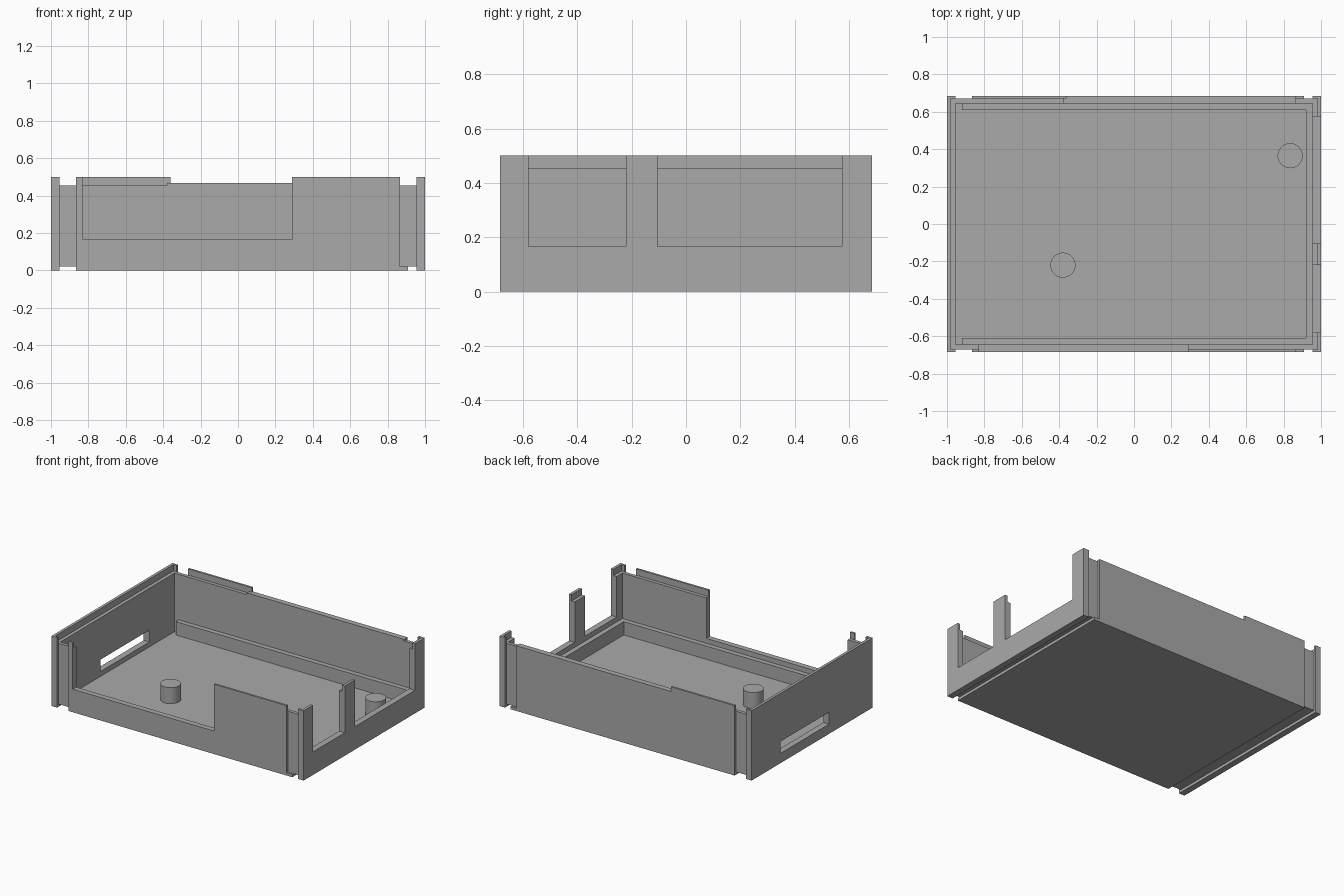
import bpy
import bmesh
from mathutils import Vector

cube = bpy.data.objects.get("Cube")
if cube:
    bpy.data.objects.remove(cube, do_unlink=True)

grey = bpy.data.materials.new("plain grey")
grey.use_nodes = True
colour = (0.4, 0.4, 0.4, 1)
grey.diffuse_color = colour
grey.node_tree.nodes["Principled BSDF"].inputs["Base Color"].default_value = colour


def finish(name, bm):
    bmesh.ops.recalc_face_normals(bm, faces=bm.faces)
    mesh = bpy.data.meshes.new(name)
    bm.to_mesh(mesh)
    bm.free()
    mesh.materials.append(grey)
    obj = bpy.data.objects.new(name, mesh)
    bpy.context.collection.objects.link(obj)
    return obj


def panel(name, axis, start, end, outline):
    """Extrude an upright (across, z) outline along x or y."""
    bm = bmesh.new()
    place = (lambda a, z: (start, a, z)) if axis == "x" else (lambda a, z: (a, start, z))
    face = bm.faces.new([bm.verts.new(place(a, z)) for a, z in outline])
    moved = bmesh.ops.extrude_face_region(bm, geom=[face])["geom"]
    step = Vector((end - start, 0, 0) if axis == "x" else (0, end - start, 0))
    bmesh.ops.translate(bm, vec=step, verts=[v for v in moved if isinstance(v, bmesh.types.BMVert)])
    return finish(name, bm)


def rect(a, b, low, high):
    return [(a, low), (b, low), (b, high), (a, high)]


def box(name, x, y, z):
    return panel(name, "x", x[0], x[1], rect(y[0], y[1], z[0], z[1]))


# Main levels and wall layers
X, XM, XI = 1.0, 0.98, 0.955
Y, YM, YI = 0.685, 0.67, 0.645
TOP, RIM, SILL, FLOOR, BASE = 0.5, 0.455, 0.165, 0.035, 0.02
EDGE = 0.865

# Floor and raised underside plate
box("floor", (-XM, XM), (-YI, YI), (BASE, FLOOR))
box("underside_plate", (-EDGE, 0.91), (-YM, YM), (0, BASE))

# Front wall: inner layer and taller outer layer share one wide opening
opening = [(0.29, SILL), (-0.83, SILL)]
panel("front_inner_wall", "y", -YM, -YI,
      [(-XM, BASE), (XM, BASE), (XM, RIM), (0.29, RIM)] + opening + [(-0.83, RIM), (-XM, RIM)])
foot = [(-EDGE, 0), (0.91, 0), (0.91, BASE), (EDGE, BASE)]
panel("front_outer_wall", "y", -Y, -YM,
      foot + [(EDGE, TOP), (0.29, TOP)] + opening + [(-0.83, TOP), (-EDGE, TOP)])

# Back wall: stepped top
STEP = 0.467
panel("back_inner_wall", "y", YI, YM,
      [(-XM, BASE), (XM, BASE), (XM, RIM), (EDGE, RIM), (EDGE, STEP),
       (-0.38, STEP), (-0.38, RIM), (-XM, RIM)])
panel("back_outer_wall", "y", YM, Y,
      foot + [(EDGE, STEP), (-0.36, STEP), (-0.36, TOP), (-EDGE, TOP)])


# Left end: two notches leave three posts
def notched(half, low, high):
    cuts = [(0.575, -0.105), (-0.22, -0.58)]
    outline = [(-half, low), (half, low), (half, high)]
    for a, b in cuts:
        outline += [(a, high), (a, SILL), (b, SILL), (b, high)]
    return outline + [(-half, high)]


panel("left_inner_wall", "x", XI, XM, notched(YI, FLOOR, RIM))
panel("left_outer_wall", "x", XM, X, notched(Y, 0, TOP))

# Right end: solid, with one long slot cut through both layers
right_walls = [
    panel("right_inner_wall", "x", -XM, -XI, rect(-YI, YI, FLOOR, RIM)),
    panel("right_outer_wall", "x", -X, -XM, rect(-Y, Y, 0, TOP)),
]
cutter = box("slot_cutter", (-1.1, -0.9), (-0.19, 0.36), (0.07, 0.155))
cutter.hide_render = True
cutter.hide_viewport = True
cutter.display_type = "WIRE"
for wall in right_walls:
    cut = wall.modifiers.new("slot", "BOOLEAN")
    cut.operation = "DIFFERENCE"
    cut.solver = "EXACT"
    cut.object = cutter

# Corner flanges and the skirts under each end
for side, sx in (("left", 1), ("right", -1)):
    span = sorted((sx * XI, sx * XM))
    box(side + "_skirt", span, (-YM, YM), (0, BASE))
    for end, sy in (("front", -1), ("back", 1)):
        box(end + "_" + side + "_flange", span, sorted((sy * YM, sy * Y)), (0, TOP))

# Inner ledges
LEDGE = 0.13
box("front_ledge", (-0.92, XI), (-YI, -0.61), (FLOOR, LEDGE))
box("back_ledge", (-0.92, XI), (0.61, YI), (FLOOR, LEDGE))
box("left_ledge", (0.92, XI), (-0.61, 0.61), (FLOOR, LEDGE))

# Round standoffs on the floor
for name, x, y in (("back_standoff", 0.835, 0.365), ("front_standoff", -0.38, -0.22)):
    bpy.ops.mesh.primitive_cylinder_add(vertices=48, radius=0.067, depth=0.115,
                                        location=(x, y, FLOOR + 0.0575))
    peg = bpy.context.object
    peg.name = name
    peg.data.materials.append(grey)
    bpy.ops.object.shade_smooth_by_angle()
